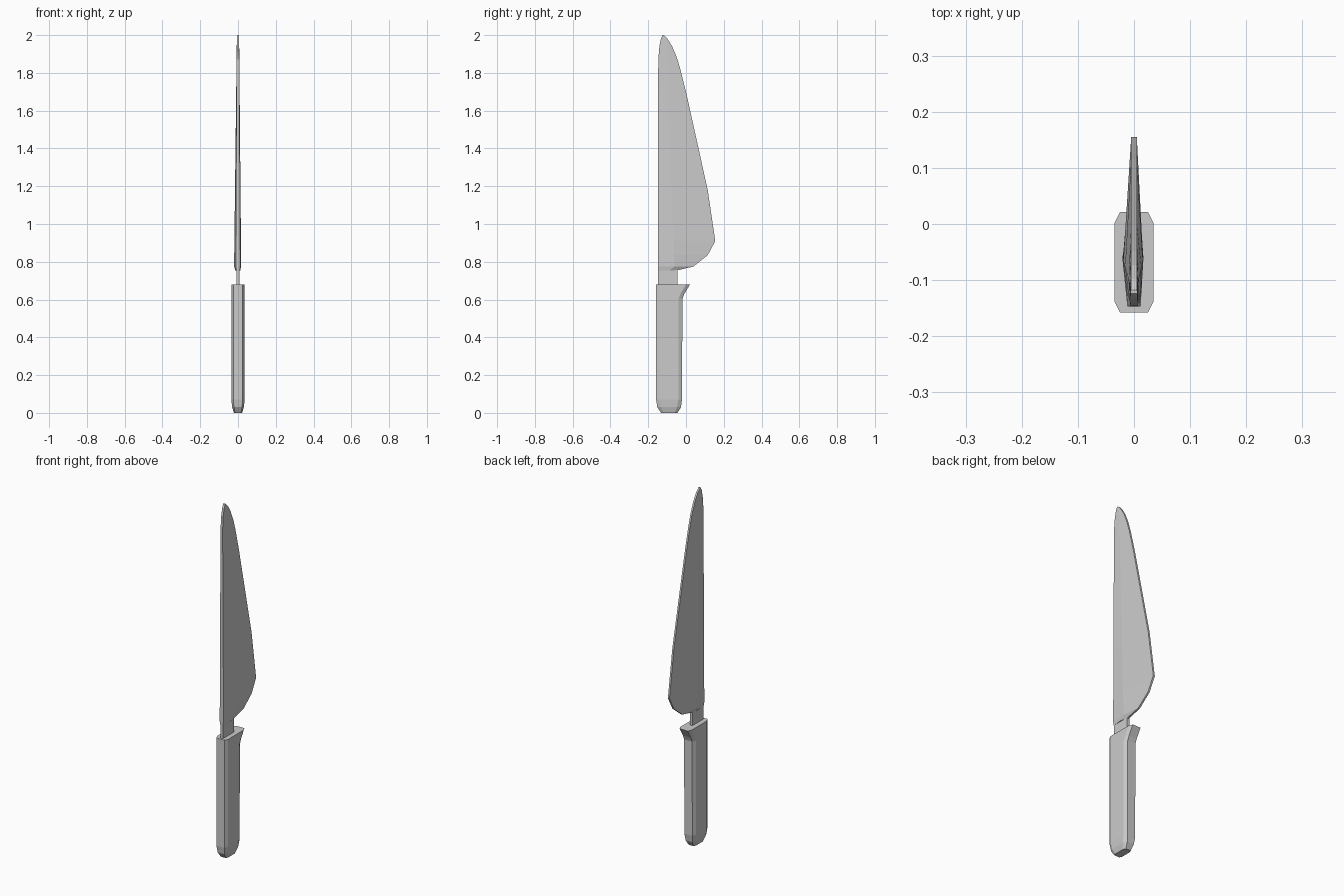
import bpy
import bmesh

cube = bpy.data.objects.get("Cube")
if cube:
    bpy.data.objects.remove(cube, do_unlink=True)

steel = bpy.data.materials.new("light_grey")
steel.use_nodes = True
GREY = (0.6, 0.6, 0.6, 1)
steel.diffuse_color = GREY
steel.node_tree.nodes["Principled BSDF"].inputs["Base Color"].default_value = GREY


def loft(name, rings):
    """Skin a stack of equal-sized rings and cap both ends."""
    bm = bmesh.new()
    rows = [[bm.verts.new(p) for p in ring] for ring in rings]
    n = len(rows[0])
    for low, high in zip(rows, rows[1:]):
        for i in range(n):
            j = (i + 1) % n
            bm.faces.new((low[i], low[j], high[j], high[i]))
    bm.faces.new(rows[0][::-1])
    bm.faces.new(rows[-1])
    bmesh.ops.recalc_face_normals(bm, faces=bm.faces)
    mesh = bpy.data.meshes.new(name)
    bm.to_mesh(mesh)
    bm.free()
    mesh.materials.append(steel)
    obj = bpy.data.objects.new(name, mesh)
    bpy.context.collection.objects.link(obj)
    return obj


def blade_ring(z, spine, edge, thin=1.0):
    """Six-sided section: flat spine, ridge on each side, narrow edge."""
    t = (z - 0.755) / 1.245
    ridge = min(-0.06 - 0.05 * t, spine + (edge - spine) * 0.6)
    ws = (0.012 - 0.006 * t) * thin
    wl = (0.017 - 0.011 * t) * thin
    wr = (0.021 - 0.015 * t) * thin
    we = 0.005
    return [(ws, spine, z), (wl, ridge, z), (we, edge, z),
            (-we, edge, z), (-wr, ridge, z), (-ws, spine, z)]


def handle_ring(z, front, back, half, cut):
    """Rectangle with chamfered corners."""
    c = half - cut
    return [(c, front, z), (half, front + 2 * cut, z), (half, back - 2 * cut, z),
            (c, back, z), (-c, back, z), (-half, back - 2 * cut, z),
            (-half, front + 2 * cut, z), (-c, front, z)]


# Blade: height, spine y, cutting edge y
blade_rows = [(0.775, -0.147, 0.04), (0.835, -0.147, 0.115), (0.91, -0.147, 0.155),
              (1.18, -0.147, 0.115), (1.7, -0.147, 0.0), (1.82, -0.147, -0.03),
              (1.88, -0.146, -0.048), (1.94, -0.141, -0.073),
              (1.98, -0.133, -0.098), (2.0, -0.124, -0.118)]
loft("blade", [blade_ring(0.755, -0.147, -0.045, 0.7)]
     + [blade_ring(*row) for row in blade_rows])

# Tang joining blade and handle
loft("tang", [[(0.008, -0.147, z), (0.008, -0.046, z),
               (-0.008, -0.046, z), (-0.008, -0.147, z)] for z in (0.64, 0.775)])

# Handle with rounded butt and a flared finger guard
handle_rows = [(0.0, -0.132, -0.045, 0.022, 0.007), (0.03, -0.152, -0.027, 0.031, 0.01),
               (0.07, -0.158, -0.021, 0.035, 0.01), (0.605, -0.158, -0.019, 0.035, 0.01),
               (0.63, -0.158, -0.009, 0.035, 0.01), (0.68, -0.158, 0.021, 0.035, 0.01)]
loft("handle", [handle_ring(*row) for row in handle_rows])
